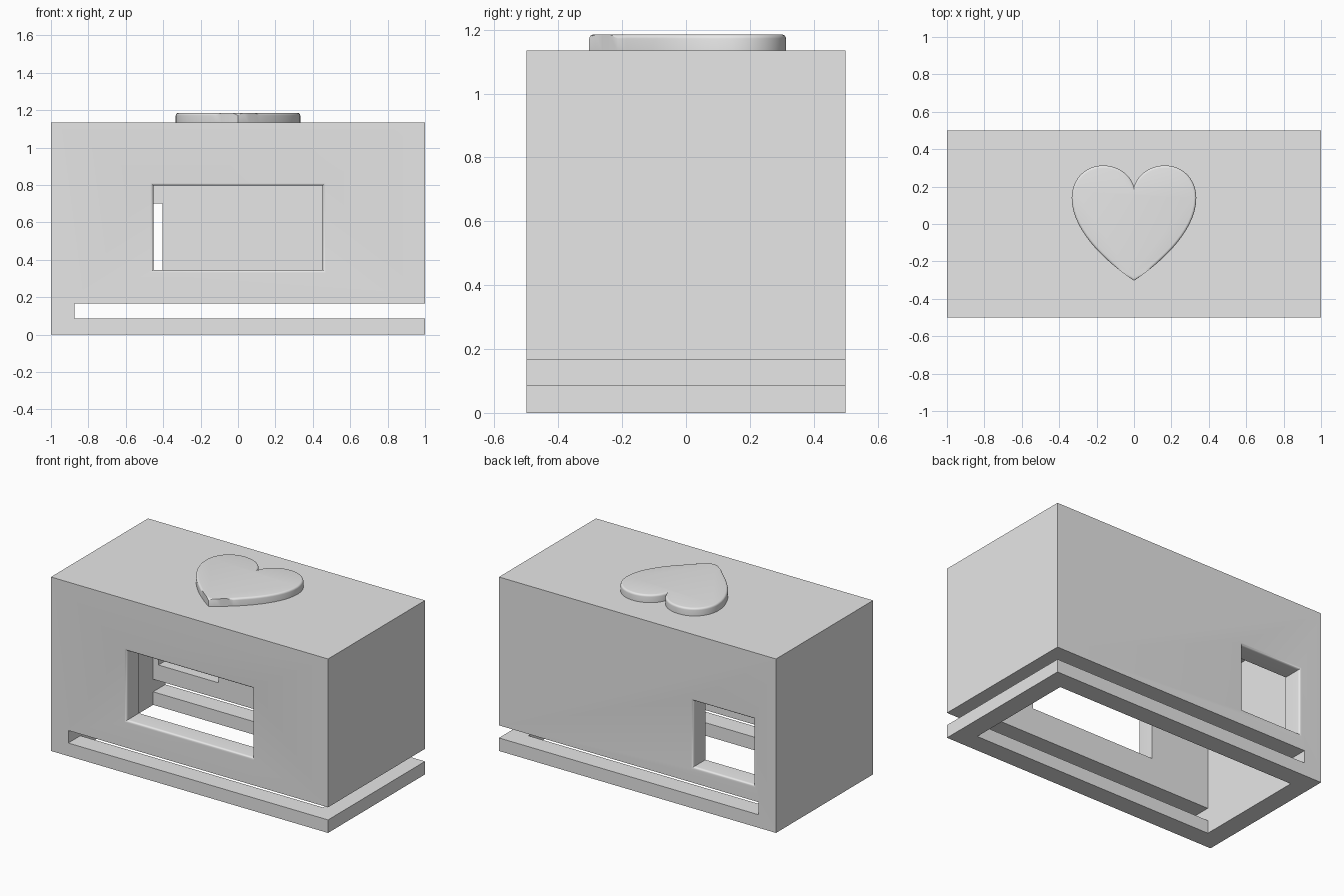
import bpy
import bmesh
import math
from mathutils import Vector
from mathutils.geometry import interpolate_bezier

cube = bpy.data.objects.get("Cube")
if cube:
    bpy.data.objects.remove(cube, do_unlink=True)

HEIGHT, WALL = 1.135, 0.125
HALF_X, HALF_Y = 1.0, 0.5
ROUND = 0.015

# Single plain grey
grey = bpy.data.materials.new("plain_grey")
grey.use_nodes = True
grey.diffuse_color = (0.8, 0.8, 0.8, 1)
grey.node_tree.nodes["Principled BSDF"].inputs["Base Color"].default_value = (0.8, 0.8, 0.8, 1)


def make_object(name, bm):
    bmesh.ops.recalc_face_normals(bm, faces=bm.faces)
    mesh = bpy.data.meshes.new(name)
    bm.to_mesh(mesh)
    bm.free()
    mesh.materials.append(grey)
    obj = bpy.data.objects.new(name, mesh)
    bpy.context.collection.objects.link(obj)
    return obj


def box(name, low, high):
    bm = bmesh.new()
    bmesh.ops.create_cube(bm, size=1)
    low, high = Vector(low), Vector(high)
    for v in bm.verts:
        v.co = (low + high) / 2 + v.co * (high - low)
    return make_object(name, bm)


def window_cutter(name, x0, x1, z0, z1, side):
    """Rectangular plug that flares into a rounded rim at the outer wall face."""
    steps = 6
    sections = [(HALF_Y - WALL - 0.1, 0)]
    for i in range(steps + 1):
        a = math.pi / 2 * i / steps
        sections.append((HALF_Y - ROUND + ROUND * math.sin(a), ROUND * (1 - math.cos(a))))
    sections.append((HALF_Y + 0.05, ROUND))
    bm = bmesh.new()
    loops = []
    for y, o in sections:
        corners = ((x0 - o, z0 - o), (x1 + o, z0 - o), (x1 + o, z1 + o), (x0 - o, z1 + o))
        loops.append([bm.verts.new((x, side * y, z)) for x, z in corners])
    for a, b in zip(loops, loops[1:]):
        for i in range(4):
            j = (i + 1) % 4
            bm.faces.new((a[i], a[j], b[j], b[i]))
    bm.faces.new(loops[0])
    bm.faces.new(loops[-1])
    return make_object(name, bm)


def cut(target, cutter):
    mod = target.modifiers.new("cut", "BOOLEAN")
    mod.operation = "DIFFERENCE"
    mod.solver = "EXACT"
    mod.object = cutter
    bpy.context.view_layer.objects.active = target
    bpy.ops.object.modifier_apply(modifier=mod.name)
    bpy.data.objects.remove(cutter, do_unlink=True)


def smooth(obj):
    bpy.ops.object.select_all(action="DESELECT")
    obj.select_set(True)
    bpy.context.view_layer.objects.active = obj
    bpy.ops.object.shade_smooth_by_angle(angle=math.radians(35))


# Hollow housing, open underneath, with a slot for a sliding tray
housing = box("housing", (-HALF_X, -HALF_Y, 0), (HALF_X, HALF_Y, HEIGHT))
inner_x, inner_y = HALF_X - WALL, HALF_Y - WALL
cut(housing, box("cavity", (-inner_x, -inner_y, -0.1), (inner_x, inner_y, HEIGHT - WALL)))
cut(housing, box("tray_slot", (-inner_x, -0.7, 0.085), (1.2, 0.7, 0.167)))

# Wide front window and small back window
cut(housing, window_cutter("front_window", -0.453, 0.453, 0.345, 0.797, -1))
cut(housing, window_cutter("back_window", -0.837, -0.403, 0.27, 0.70, 1))
smooth(housing)

# Raised heart on the lid: half outline from curves, mirrored
arcs = [
    ((0, 0.2), (0.02, 0.265), (0.085, 0.313), (0.165, 0.313)),
    ((0.165, 0.313), (0.26, 0.313), (0.333, 0.24), (0.333, 0.14)),
    ((0.333, 0.14), (0.333, -0.04), (0.14, -0.21), (0, -0.303)),
]
half = []
for arc in arcs:
    pts = interpolate_bezier(*[Vector((x, y, 0)) for x, y in arc], 16)
    half += pts[:-1]
half.append(Vector((0, -0.303, 0)))
outline = half + [Vector((-p.x, p.y, 0)) for p in reversed(half[1:-1])]

bm = bmesh.new()
base = bm.faces.new([bm.verts.new((p.x, p.y, HEIGHT - 0.005)) for p in outline])
top = bmesh.ops.extrude_face_region(bm, geom=[base])["geom"]
for v in [g for g in top if isinstance(g, bmesh.types.BMVert)]:
    v.co.z = 1.185
rim = [e for e in bm.edges if all(v.co.z > 1.18 for v in e.verts)]
bmesh.ops.bevel(bm, geom=rim, offset=0.013, segments=4, profile=0.5, affect="EDGES")
smooth(make_object("heart", bm))
